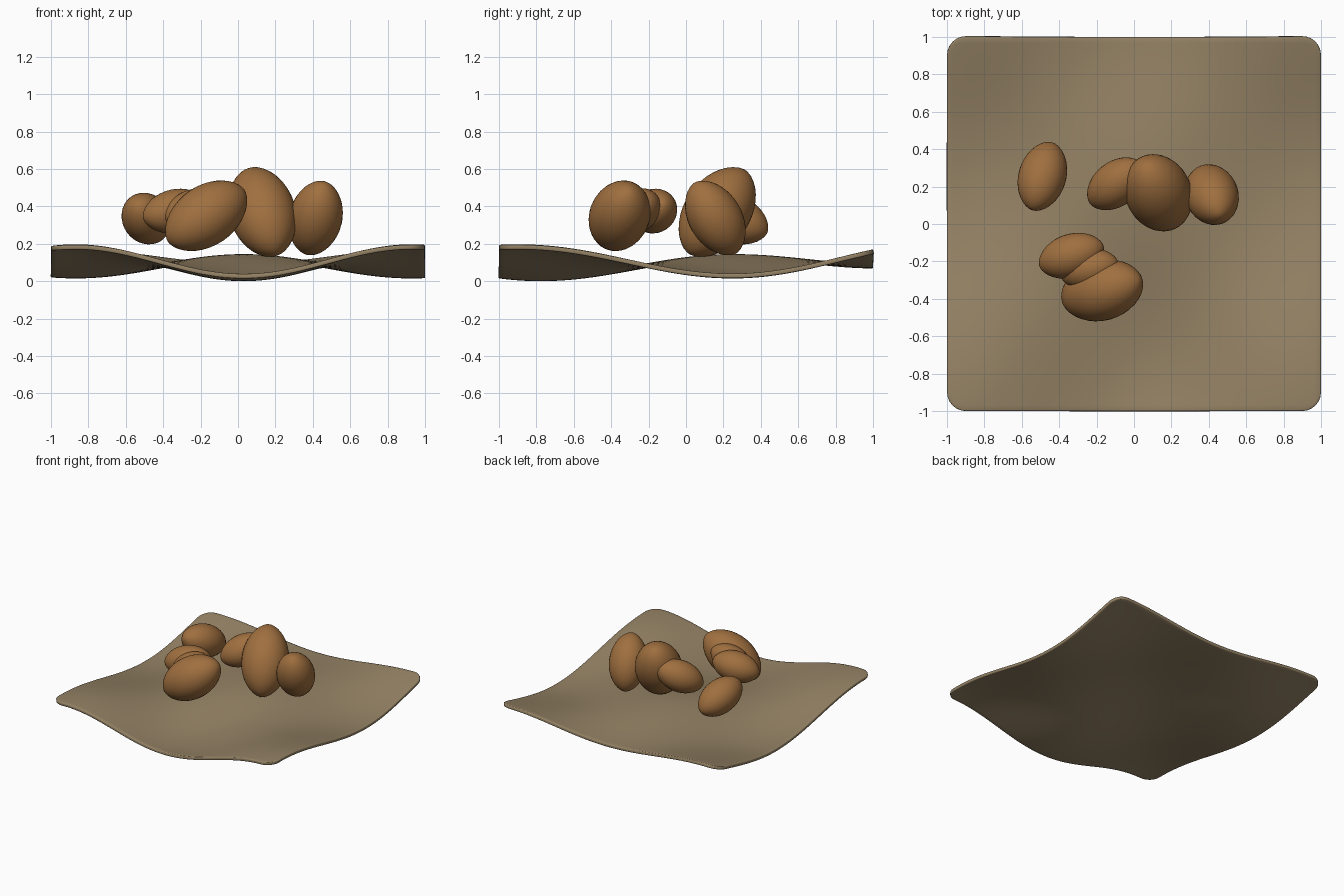
import bpy
import bmesh
import math
from mathutils import Vector

cube = bpy.data.objects.get("Cube")
if cube:
    bpy.data.objects.remove(cube, do_unlink=True)


def make_material(name, rgb):
    mat = bpy.data.materials.new(name)
    mat.use_nodes = True
    color = (*rgb, 1.0)
    mat.diffuse_color = color
    node = next(n for n in mat.node_tree.nodes if n.type == 'BSDF_PRINCIPLED')
    node.inputs["Base Color"].default_value = color
    node.inputs["Roughness"].default_value = 0.8
    return mat


def add_object(name, bm, mat):
    bmesh.ops.recalc_face_normals(bm, faces=bm.faces)
    for face in bm.faces:
        face.smooth = True
    mesh = bpy.data.meshes.new(name)
    bm.to_mesh(mesh)
    bm.free()
    mesh.materials.append(mat)
    obj = bpy.data.objects.new(name, mesh)
    bpy.context.collection.objects.link(obj)
    return obj


cloth_tan = make_material("cloth tan", (0.30, 0.225, 0.13))
shell_brown = make_material("shell brown", (0.35, 0.16, 0.05))


# Cloth: a rippled sheet with rounded corners
def cloth_height(x, y):
    t = y - 0.25
    if t > 0:
        swell, middle = 0.62 * math.cos(3.2 * t), 0.0925 + 0.07 * t * t
    else:
        swell, middle = 0.81 * math.cos(2.9 * t) - 0.19, 0.0925 + 0.016 * t * t
    return middle + 0.085 * swell * math.cos(3.5 * (x - 0.03))


def round_corner(x, y, radius=0.1):
    inner = 1 - radius
    u, v = (abs(x) - inner) / radius, (abs(y) - inner) / radius
    if u <= 0 or v <= 0:
        return x, y
    px = inner + radius * u * math.sqrt(1 - v * v / 2)
    py = inner + radius * v * math.sqrt(1 - u * u / 2)
    return math.copysign(px, x), math.copysign(py, y)


bm = bmesh.new()
bmesh.ops.create_grid(bm, x_segments=60, y_segments=60, size=1)
for vert in bm.verts:
    x, y = round_corner(vert.co.x, vert.co.y)
    vert.co = (x, y, cloth_height(x, y))
cloth = add_object("cloth", bm, cloth_tan)
solid = cloth.modifiers.new("thickness", 'SOLIDIFY')
solid.thickness = 0.025
solid.offset = -1
bevel = cloth.modifiers.new("soft_rim", 'BEVEL')
bevel.width = 0.006
bevel.segments = 2
bevel.limit_method = 'ANGLE'
bevel.angle_limit = math.radians(50)


# Nuts: spheres stretched to a slightly pointed oval along an axis
def add_nut(name, center, axis, half_length):
    bm = bmesh.new()
    bmesh.ops.create_uvsphere(bm, u_segments=32, v_segments=20, radius=1)
    turn = Vector(axis).to_track_quat('Z', 'Y')
    for vert in bm.verts:
        ring = math.hypot(vert.co.x, vert.co.y)
        width = 0.64 * max(ring, 0.0001) ** 0.15
        local = Vector((vert.co.x * width, vert.co.y * width, vert.co.z))
        vert.co = turn @ (local * half_length) + Vector(center)
    return add_object(name, bm, shell_brown)


add_nut("nut_back_right", (-0.49, 0.255, 0.335), (0.26, 0.9, -0.38), 0.2)
add_nut("nut_back_middle", (-0.095, 0.215, 0.38), (0.72, 0.55, 0.4), 0.188)
add_nut("nut_large_upright", (0.13, 0.167, 0.37), (-0.255, 0.545, 0.8), 0.277)
add_nut("nut_left_upright", (0.415, 0.157, 0.338), (0.2, -0.5, 0.85), 0.223)
add_nut("nut_front_large", (-0.17, -0.355, 0.35), (0.8, 0.22, 0.55), 0.252)
add_nut("nut_front_small", (-0.335, -0.17, 0.375), (0.93, 0.3, 0.2), 0.183)
add_nut("nut_front_nested", (-0.24, -0.24, 0.385), (0.85, 0.2, 0.3), 0.165)
